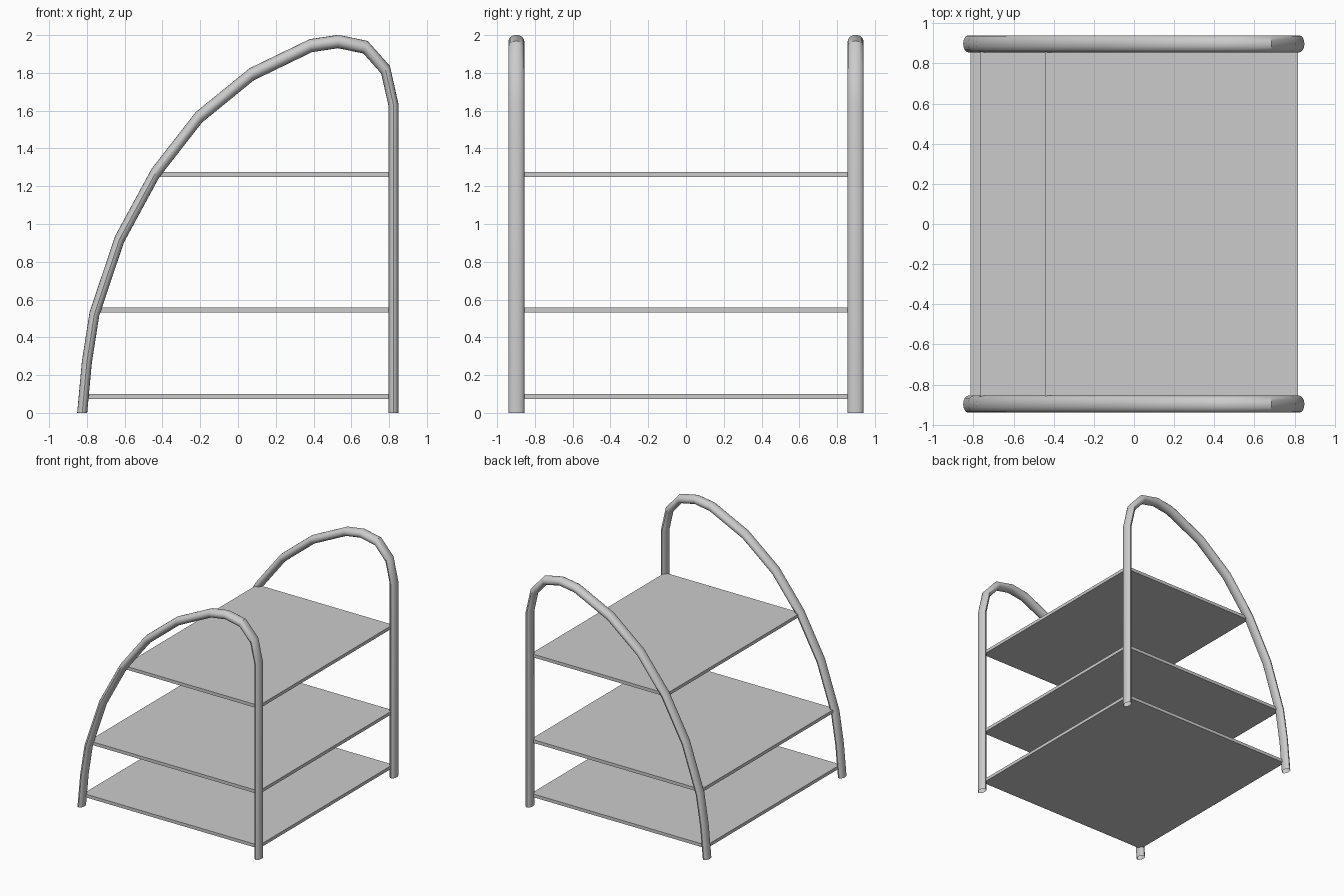
import bpy, bmesh, math
from mathutils import Vector

if "Cube" in bpy.data.objects:
    bpy.data.objects.remove(bpy.data.objects["Cube"])

# Arch centre line in the x-z plane
PATH = [(-0.825, 0), (-0.80, 0.27), (-0.76, 0.525), (-0.627, 0.92), (-0.437, 1.27),
        (-0.207, 1.565), (0.073, 1.793), (0.385, 1.944), (0.53, 1.966), (0.675, 1.936),
        (0.781, 1.817), (0.823, 1.631), (0.823, 0)]
HALF = Vector((0.0265, 0.0425, 0.035))   # tube half-size along x, y, z
SIDES = 16


def finish(bm, name):
    bmesh.ops.recalc_face_normals(bm, faces=bm.faces)
    mesh = bpy.data.meshes.new(name)
    bm.to_mesh(mesh)
    bm.free()
    obj = bpy.data.objects.new(name, mesh)
    bpy.context.collection.objects.link(obj)
    return obj


def arch(name, y):
    """Round tube swept with mitred joints, then squashed to its oval section."""
    pts = [Vector((x / HALF.x, 0, z / HALF.z)) for x, z in PATH]
    bm = bmesh.new()
    rings = []
    for i, p in enumerate(pts):
        if i == 0 or i == len(pts) - 1:
            side, mitre = Vector((-1 if i == 0 else 1, 0, 0)), 1
        else:
            a, b = (p - pts[i - 1]).normalized(), (pts[i + 1] - p).normalized()
            t = (a + b).normalized()
            side, mitre = Vector((-t.z, 0, t.x)), 1 / a.dot(t)
        ring = []
        for k in range(SIDES):
            ang = 2 * math.pi * k / SIDES
            v = p + side * math.cos(ang) * mitre + Vector((0, math.sin(ang), 0))
            ring.append(bm.verts.new((v.x * HALF.x, y + v.y * HALF.y, v.z * HALF.z)))
        rings.append(ring)
    for r, s in zip(rings, rings[1:]):
        for k in range(SIDES):
            n = (k + 1) % SIDES
            bm.faces.new((r[k], r[n], s[n], s[k]))
    obj = finish(bm, name)
    bpy.ops.object.select_all(action='DESELECT')
    obj.select_set(True)
    bpy.context.view_layer.objects.active = obj
    bpy.ops.object.shade_smooth_by_angle(angle=math.radians(30))


def shelf(name, left, z):
    """Flat board running from the curved leg to the straight leg."""
    right, half_y, thick = 0.818, 0.89, 0.027
    bm = bmesh.new()
    bmesh.ops.create_cube(bm, size=1)
    bmesh.ops.scale(bm, vec=(right - left, 2 * half_y, thick), verts=bm.verts)
    bmesh.ops.translate(bm, vec=((left + right) / 2, 0, z), verts=bm.verts)
    finish(bm, name)


# Front and back arched frames
arch("front_arch", -0.898)
arch("back_arch", 0.898)

# Three shelves
shelf("bottom_shelf", -0.815, 0.087)
shelf("middle_shelf", -0.765, 0.544)
shelf("top_shelf", -0.443, 1.263)
